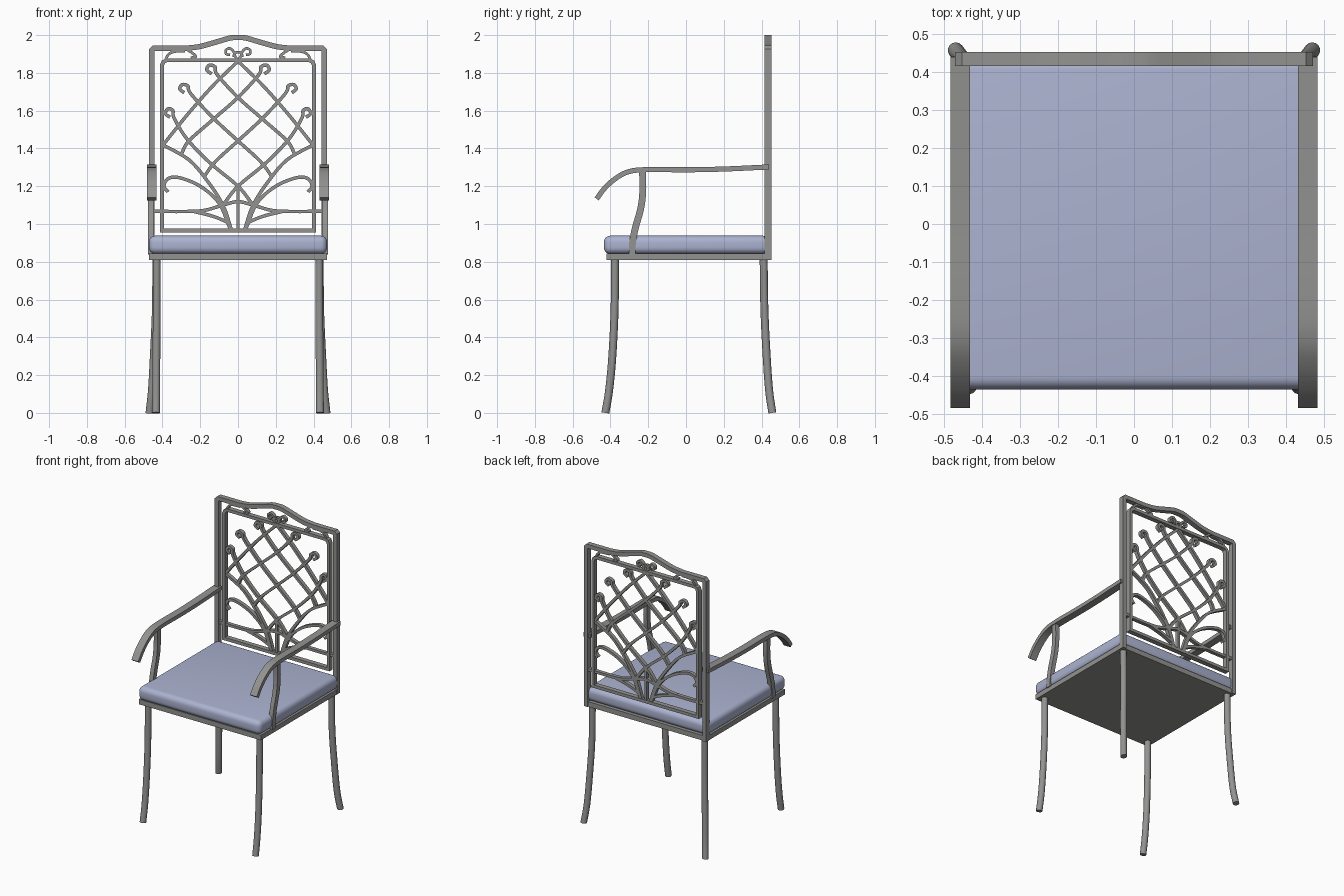
import bpy, bmesh, math
from mathutils import Vector

if "Cube" in bpy.data.objects:
    bpy.data.objects.remove(bpy.data.objects["Cube"])


def material(name, col):
    m = bpy.data.materials.new(name)
    m.diffuse_color = (*col, 1)
    m.use_nodes = True
    m.node_tree.nodes["Principled BSDF"].inputs["Base Color"].default_value = m.diffuse_color
    return m


METAL = material("grey metal", (0.29, 0.29, 0.285))
FABRIC = material("blue fabric", (0.41, 0.45, 0.63))


def finish(name, bm, mat, smooth=True):
    bmesh.ops.recalc_face_normals(bm, faces=bm.faces)
    me = bpy.data.meshes.new(name)
    bm.to_mesh(me)
    bm.free()
    ob = bpy.data.objects.new(name, me)
    bpy.context.collection.objects.link(ob)
    me.materials.append(mat)
    if smooth:
        bpy.context.view_layer.objects.active = ob
        ob.select_set(True)
        bpy.ops.object.shade_smooth_by_angle(angle=math.radians(35))
        ob.select_set(False)
    return ob


def curve(pts, n=5):
    """Smooth Catmull-Rom path through the points."""
    p = [Vector(q) for q in pts]
    p = [2 * p[0] - p[1]] + p + [2 * p[-1] - p[-2]]
    out = []
    for a, b, c, d in zip(p, p[1:], p[2:], p[3:]):
        for i in range(n):
            t = i / n
            out.append(0.5 * (2 * b + (c - a) * t + (2 * a - 5 * b + 4 * c - d) * t * t
                              + (3 * b - a - 3 * c + d) * t ** 3))
    return out + [p[-2]]


def rect(u, v):
    return [(-u / 2, -v / 2), (u / 2, -v / 2), (u / 2, v / 2), (-u / 2, v / 2)]


def disc(r, n=14):
    return [(r * math.cos(2 * math.pi * i / n), r * math.sin(2 * math.pi * i / n)) for i in range(n)]


def sweep(name, path, section, normal, closed=False):
    """Sweep a section along a path; u lies in the path plane, v along the normal."""
    bm = bmesh.new()
    p = [Vector(q) for q in path]
    N, n, rings = Vector(normal), len(path), []
    for i, q in enumerate(p):
        a = (q - p[i - 1]).normalized() if i or closed else None
        b = (p[(i + 1) % n] - q).normalized() if i < n - 1 or closed else None
        a, b = a or b, b or a
        t = (a + b).normalized()
        side = t.cross(N).normalized() / max(0.5, t.dot(a))
        rings.append([bm.verts.new(q + side * u + N * v) for u, v in section])
    m = len(section)
    for i in range(n if closed else n - 1):
        r, s = rings[i], rings[(i + 1) % n]
        for j in range(m):
            bm.faces.new((r[j], r[(j + 1) % m], s[(j + 1) % m], s[j]))
    if not closed:
        bm.faces.new(rings[0])
        bm.faces.new(rings[-1])
    return finish(name, bm, METAL)


def box(name, lo, hi, mat, bevel=0, seg=5):
    bm = bmesh.new()
    bmesh.ops.create_cube(bm, size=1)
    for v in bm.verts:
        v.co = [(l + h) / 2 + c * (h - l) for c, l, h in zip(v.co, lo, hi)]
    if bevel:
        bmesh.ops.bevel(bm, geom=bm.edges[:], offset=bevel, segments=seg, profile=0.5, affect='EDGES')
    return finish(name, bm, mat)


BACK = 0.434          # depth position of the backrest
Y, X = (0, 1, 0), (1, 0, 0)


def flat(pts, y=BACK):
    return [(x, y, z) for x, z in pts]


def mirror(pts):
    return [(-x, z) for x, z in pts]


# seat frame and cushion
box("seat_frame", (-0.47, -0.42, 0.81), (0.47, 0.445, 0.845), METAL)
box("cushion", (-0.472, -0.435, 0.842), (0.472, 0.44, 0.938), FABRIC, 0.034)

# legs, arms and arm supports
for s, side in ((-1, "left"), (1, "right")):
    sweep("front_leg_" + side, curve([(s * 0.43, -0.376, 0.82), (s * 0.43, -0.378, 0.55),
          (s * 0.432, -0.39, 0.3), (s * 0.433, -0.407, 0.12), (s * 0.434, -0.427, 0)]), disc(0.021), X)
    sweep("back_leg_" + side, curve([(s * 0.433, 0.411, 0.82), (s * 0.435, 0.415, 0.55),
          (s * 0.446, 0.427, 0.3), (s * 0.456, 0.44, 0.12), (s * 0.469, 0.457, 0)]), disc(0.021), X)
    arm = [(0.44, 1.302), (0.2, 1.291), (0, 1.287), (-0.2, 1.288), (-0.3, 1.278),
           (-0.37, 1.243), (-0.43, 1.19), (-0.473, 1.133)]
    sweep("arm_" + side, curve([(s * 0.457, y, z) for y, z in arm]), rect(0.027, 0.052), X)
    sup = [(-0.23, 1.28), (-0.229, 1.17), (-0.24, 1.08), (-0.268, 0.98), (-0.283, 0.9), (-0.285, 0.84)]
    sweep("arm_support_" + side, curve([(s * 0.462, y, z) for y, z in sup]), rect(0.036, 0.03), X)

# outer frame with arched top rail
arch = [(-0.28, 1.93), (-0.2, 1.94), (-0.1, 1.968), (-0.04, 1.985), (0, 1.987)]
arch = curve([(x, BACK, z) for x, z in arch + mirror(arch[-2::-1])], 4)
outer = flat([(-0.457, 0.81), (-0.457, 1.92), (-0.447, 1.93)]) + arch + \
    flat([(0.447, 1.93), (0.457, 1.92), (0.457, 0.81)])
sweep("outer_back_frame", outer, rect(0.028, 0.036), Y)

# inner frame with rounded upper corners
half = [(0.403, 0.966), (0.403, 1.84), (0.395, 1.858), (0.377, 1.867)]
sweep("inner_back_frame", flat(half + mirror(half[::-1])), rect(0.021, 0.034), Y, closed=True)

# wavy lower crossbar
wave = [(-0.45, 1.068), (-0.3, 1.066), (-0.18, 1.072), (-0.08, 1.1), (0, 1.118)]
sweep("lower_crossbar", curve(flat(wave + mirror(wave[-2::-1]))), rect(0.018, 0.026), Y)
sweep("centre_stem", flat([(0, 0.97), (0, 1.2)]), rect(0.016, 0.026), Y)

# trellis bars and scrolls, each drawn once and mirrored
BARS = {
    "outer_fan": [(-0.035, 0.97), (-0.08, 1.1), (-0.16, 1.225), (-0.26, 1.34), (-0.4, 1.42)],
    "lower_lattice": [(-0.36, 1.565), (-0.385, 1.585), (-0.37, 1.61), (-0.345, 1.6), (-0.338, 1.56),
                      (-0.27, 1.45), (-0.15, 1.325), (0, 1.2), (0.08, 1.1)],
    "middle_lattice": [(-0.285, 1.695), (-0.308, 1.715), (-0.295, 1.738), (-0.265, 1.73),
                       (-0.25, 1.69), (-0.13, 1.56), (0, 1.44), (0.12, 1.33), (0.18, 1.25)],
    "upper_lattice": [(-0.14, 1.795), (-0.165, 1.815), (-0.153, 1.84), (-0.122, 1.832),
                      (-0.11, 1.79), (0, 1.67), (0.13, 1.555), (0.26, 1.44), (0.3, 1.37)],
    "top_lattice": [(0, 1.862), (0.13, 1.735), (0.25, 1.6), (0.34, 1.49), (0.403, 1.41)],
    "leaf_scroll": [(-0.37, 1.17), (-0.392, 1.2), (-0.37, 1.24), (-0.31, 1.245), (-0.2, 1.2),
                    (-0.1, 1.11), (-0.04, 0.97)],
    "base_sprig": [(-0.24, 1.068), (-0.13, 1.04), (-0.045, 1.005)],
    "crown_curl": [(-0.042, 1.895), (-0.062, 1.9), (-0.064, 1.92), (-0.045, 1.93), (-0.025, 1.915),
                   (-0.016, 1.89), (0, 1.866)],
    "crown_arch": [(-0.025, 1.885), (-0.015, 1.905), (0, 1.91)],
    "corner_scroll": [(-0.28, 1.915), (-0.34, 1.912), (-0.37, 1.895), (-0.385, 1.865)],
    "corner_curl": [(-0.28, 1.93), (-0.235, 1.9), (-0.225, 1.885), (-0.25, 1.88)],
}
for name, pts in BARS.items():
    small = name.startswith(("crown", "corner"))
    for label, p in (("_left", pts), ("_right", mirror(pts))):
        sweep(name + label, curve(flat(p)), rect(0.014 if small else 0.018, 0.026), Y)
